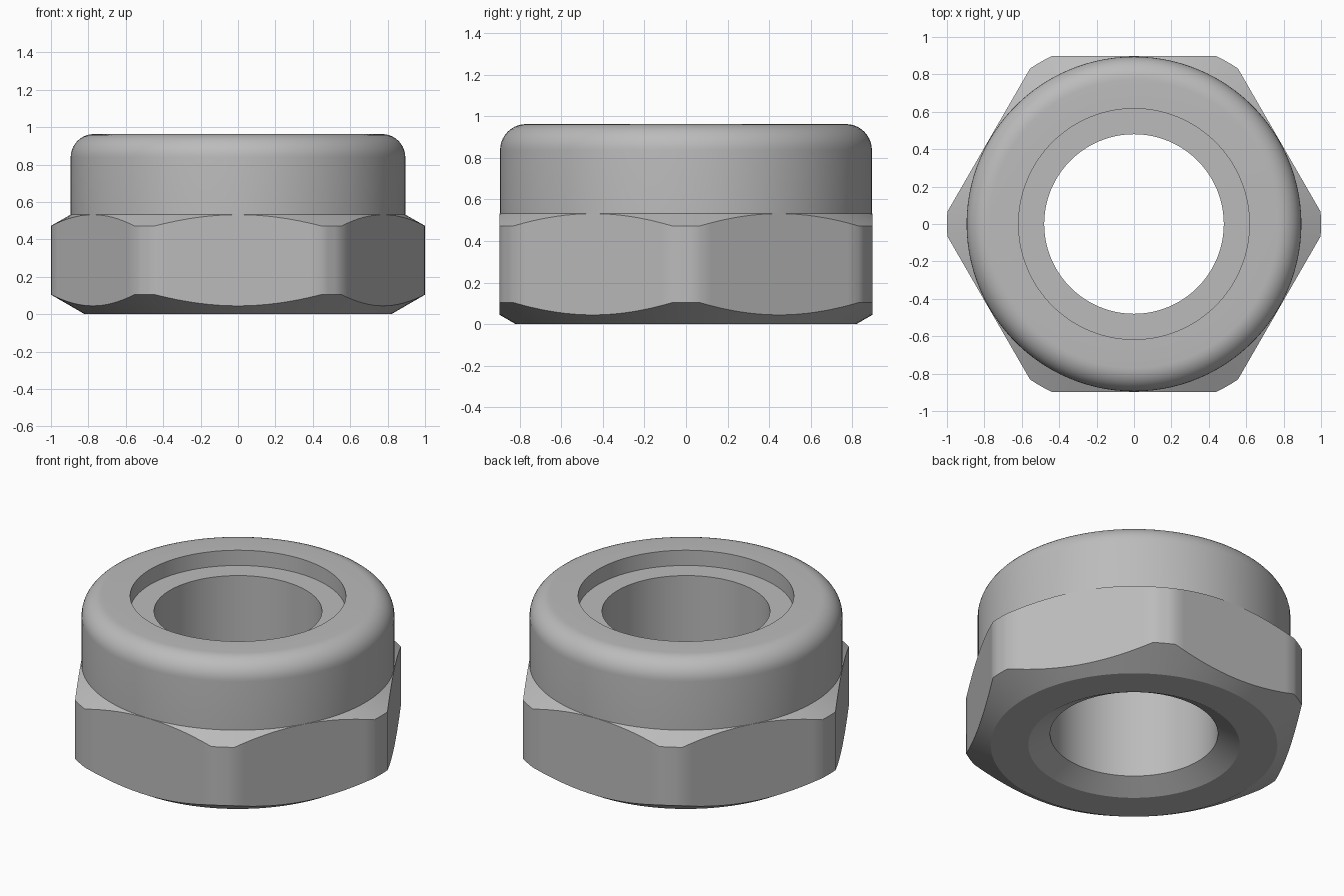
import bpy
import bmesh
from math import acos, cos, sin, pi, radians, tan

if "Cube" in bpy.data.objects:
    bpy.data.objects.remove(bpy.data.objects["Cube"], do_unlink=True)

# Main dimensions
FLAT = 0.897       # centre to hexagon flat
CORNER = 1.0       # radius of the turned corners
COLLAR = 0.895
TOP = 0.963
FILLET = 0.125
BORE = 0.48
SLOPE = tan(radians(30))

steel = bpy.data.materials.new("steel_grey")
steel.use_nodes = True
colour = (0.5, 0.5, 0.5, 1)
steel.diffuse_color = colour
steel.node_tree.nodes["Principled BSDF"].inputs["Base Color"].default_value = colour

# Column angles: each flat, then its turned corner
half_flat = acos(FLAT / CORNER)
columns = []     # (angle, radius of hexagon outline)
for side in range(6):
    middle = radians(30 + 60 * side)
    for i in range(16):
        a = half_flat * (2 * i / 16 - 1)
        columns.append((middle + a, FLAT / cos(a)))
    gap = radians(60) - 2 * half_flat
    for i in range(3):
        columns.append((middle + half_flat + gap * i / 3, CORNER))


def ring(bm, radius, z):
    return [bm.verts.new((radius * cos(a), radius * sin(a), z)) for a, _ in columns]


def hex_ring(bm, height):
    """Ring on the hexagon outline, at the height of a conical chamfer."""
    return [bm.verts.new((r * cos(a), r * sin(a), height(r))) for a, r in columns]


bm = bmesh.new()
# Underside, countersink to hexagon
rings = [
    ring(bm, BORE, 0.072),
    ring(bm, 0.605, 0),
    ring(bm, 0.82, 0),
    hex_ring(bm, lambda r: (r - 0.82) * SLOPE),
    hex_ring(bm, lambda r: 0.532 - (r - FLAT) * SLOPE),
    ring(bm, COLLAR, 0.532),
]
# Collar with rolled top edge
for i in range(11):
    a = pi / 2 * i / 10
    rings.append(ring(bm, COLLAR - FILLET * (1 - cos(a)), TOP - FILLET * (1 - sin(a))))
# Recess and its ledge
for radius, z in ((0.617, TOP), (0.617, 0.867), (BORE, 0.867)):
    rings.append(ring(bm, radius, z))

# Join neighbouring rings; the last joins the first to form the bore
n = len(columns)
for k, low in enumerate(rings):
    high = rings[(k + 1) % len(rings)]
    for i in range(n):
        j = (i + 1) % n
        bm.faces.new((low[i], low[j], high[j], high[i]))
bmesh.ops.recalc_face_normals(bm, faces=bm.faces)

mesh = bpy.data.meshes.new("lock_nut")
bm.to_mesh(mesh)
bm.free()
mesh.materials.append(steel)
nut = bpy.data.objects.new("lock_nut", mesh)
bpy.context.collection.objects.link(nut)

bpy.ops.object.select_all(action="DESELECT")
nut.select_set(True)
bpy.context.view_layer.objects.active = nut
bpy.ops.object.shade_smooth_by_angle(angle=radians(28))
